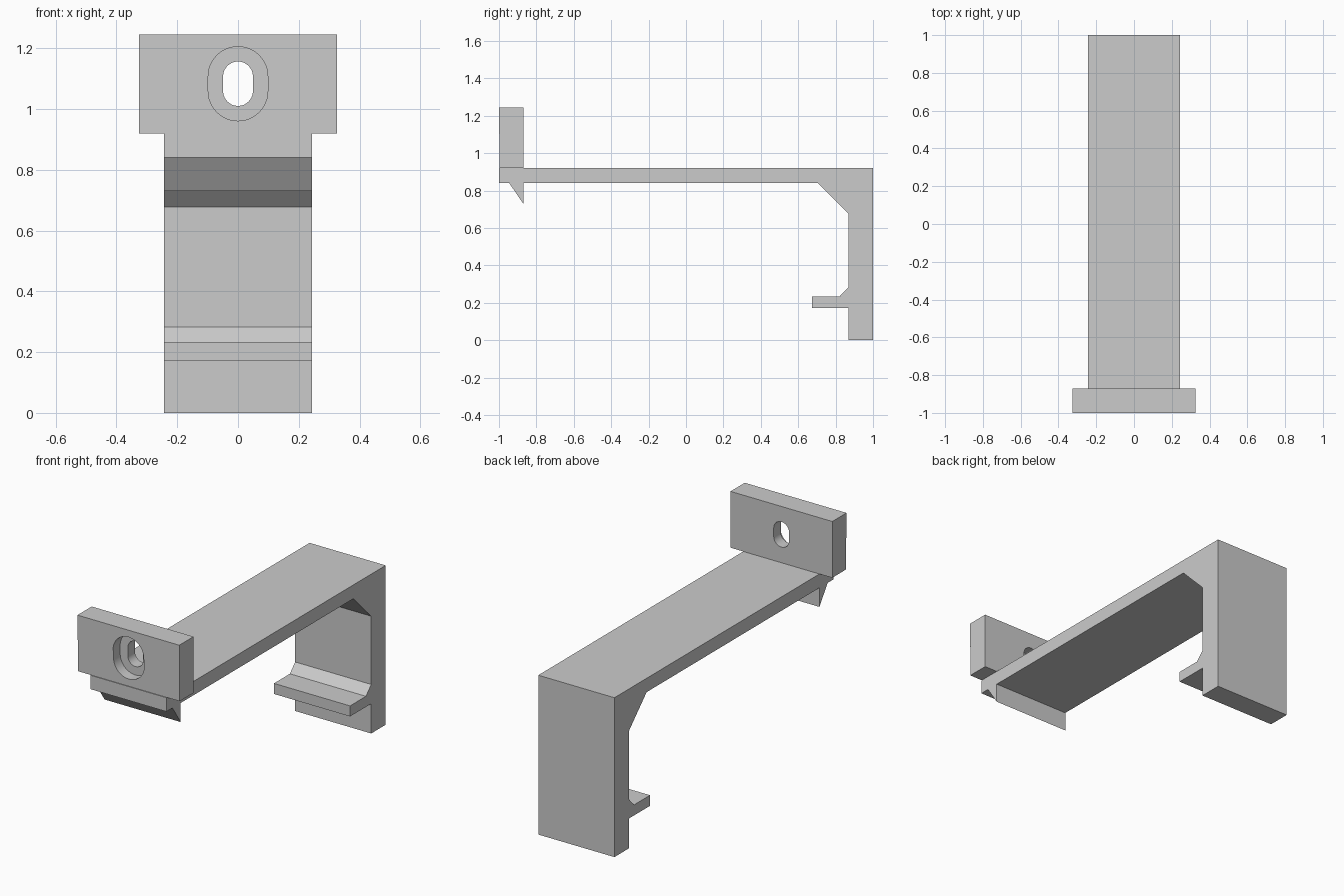
import bpy, bmesh, math

if "Cube" in bpy.data.objects:
    bpy.data.objects.remove(bpy.data.objects["Cube"])

grey = bpy.data.materials.new("light grey")
grey.diffuse_color = (0.6, 0.6, 0.6, 1)
grey.use_nodes = True
grey.node_tree.nodes["Principled BSDF"].inputs["Base Color"].default_value = grey.diffuse_color


def extrude(name, points, axis, start, end):
    """Prism from a 2D outline: (y, z) along x, or (x, z) along y."""
    bm = bmesh.new()
    place = (lambda p: (start, *p)) if axis == "x" else (lambda p: (p[0], start, p[1]))
    face = bm.faces.new([bm.verts.new(place(p)) for p in points])
    new = bmesh.ops.extrude_face_region(bm, geom=[face])["geom"]
    shift = (end - start, 0, 0) if axis == "x" else (0, end - start, 0)
    bmesh.ops.translate(bm, vec=shift, verts=[g for g in new if isinstance(g, bmesh.types.BMVert)])
    bmesh.ops.recalc_face_normals(bm, faces=bm.faces)
    mesh = bpy.data.meshes.new(name)
    bm.to_mesh(mesh)
    bm.free()
    mesh.materials.append(grey)
    obj = bpy.data.objects.new(name, mesh)
    bpy.context.collection.objects.link(obj)
    return obj


def slot(radius, low, high, steps=24):
    """Upright rounded slot outline made of two half circles."""
    arc = [math.pi * i / steps for i in range(steps + 1)]
    return ([(radius * math.cos(a), high + radius * math.sin(a)) for a in arc] +
            [(-radius * math.cos(a), low - radius * math.sin(a)) for a in arc])


# Arm, rear leg with braced corner, small shelf and front hook in one profile
extrude("hook_arm", [
    (-1, 0.92), (1, 0.92), (1, 0), (0.868, 0), (0.868, 0.172), (0.675, 0.172),
    (0.675, 0.233), (0.82, 0.233), (0.868, 0.283), (0.868, 0.677), (0.706, 0.84),
    (-0.87, 0.84), (-0.87, 0.73), (-0.945, 0.84), (-1, 0.84)], "x", -0.243, 0.243)

# Mounting plate, lower half of its front slightly set back
plate = extrude("mounting_plate", [
    (-0.996, 0.92), (-0.87, 0.92), (-0.87, 1.245), (-1, 1.245),
    (-1, 1.102), (-0.996, 1.102)], "x", -0.325, 0.325)

# Screw slot: through hole and wider recess for the screw head
for name, radius, depth in (("slot_cutter", 0.049, -0.8), ("recess_cutter", 0.098, -0.935)):
    cutter = extrude(name, slot(radius, 1.059, 1.107), "y", -1.1, depth)
    cutter.hide_render = True
    cutter.hide_set(True)
    mod = plate.modifiers.new(name, "BOOLEAN")
    mod.object = cutter
    mod.operation = "DIFFERENCE"
    mod.solver = "EXACT"

# Bake the cuts, remove the cutters and smooth the slot walls
bpy.context.view_layer.objects.active = plate
plate.select_set(True)
for mod in list(plate.modifiers):
    cutter = mod.object
    bpy.ops.object.modifier_apply(modifier=mod.name)
    bpy.data.objects.remove(cutter)
bpy.ops.object.shade_smooth_by_angle(angle=math.radians(30))
